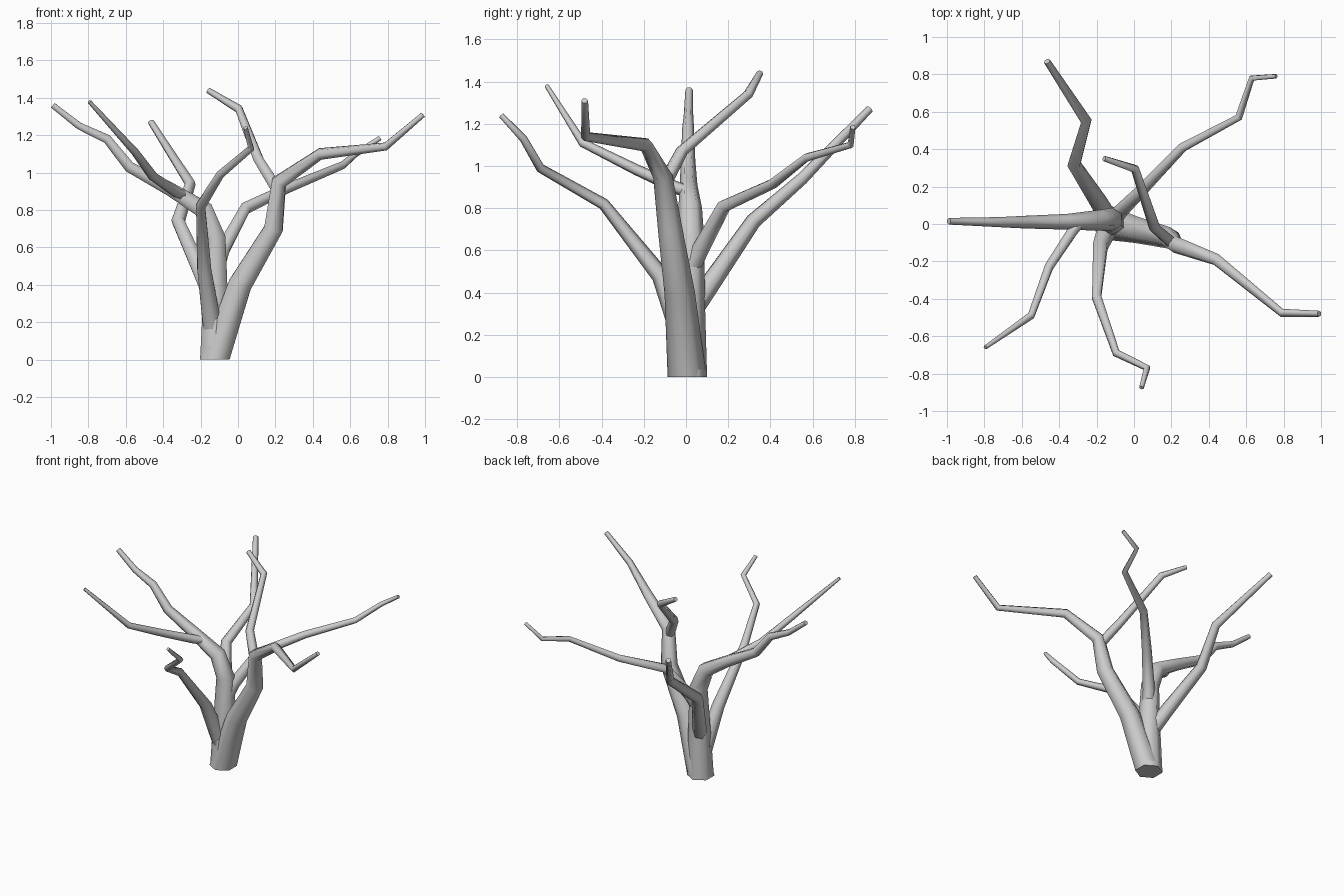
import bpy, bmesh, math
from mathutils import Vector

SIDES = 6


def limb(name, pts):
    """Tapered six-sided tube through (x, y, z, radius) points, mitred at each bend."""
    pos = [Vector(p[:3]) for p in pts]
    seg = [(b - a).normalized() for a, b in zip(pos, pos[1:])]
    bm = bmesh.new()
    rings = []
    u = Vector((0, 1, 0))
    for i, p in enumerate(pos):
        if i == 0:
            t = Vector((0, 0, 1)) if p.z == 0 else seg[0]   # flat cut on the ground
        elif i == len(pos) - 1:
            t = seg[-1]
        else:
            t = (seg[i - 1] + seg[i]).normalized()
        u = (u - t * u.dot(t)).normalized()
        v = t.cross(u)
        ring = []
        for k in range(SIDES):
            a = math.tau * k / SIDES
            ring.append(bm.verts.new(p + (u * math.cos(a) + v * math.sin(a)) * pts[i][3]))
        rings.append(ring)
    for r, s in zip(rings, rings[1:]):
        for k in range(SIDES):
            j = (k + 1) % SIDES
            bm.faces.new((r[k], r[j], s[j], s[k])).smooth = True
    bm.faces.new(rings[0][::-1])
    bm.faces.new(rings[-1])
    for e in bm.edges:   # crisp rims at the cut ends
        if any(len(f.verts) == SIDES for f in e.link_faces):
            e.smooth = False
    me = bpy.data.meshes.new(name)
    bm.to_mesh(me)
    bm.free()
    ob = bpy.data.objects.new(name, me)
    bpy.context.collection.objects.link(ob)
    return ob


# Main trunk sweeping to the left
limb("trunk_left", [(-.125, .01, 0, .09), (-.12, .015, .35, .075), (-.12, .025, .65, .062),
                    (-.18, .02, .8, .056), (-.36, .012, .91, .042), (-.58, .01, 1.03, .034),
                    (-.70, .01, 1.18, .028), (-.85, .012, 1.25, .022), (-.99, .015, 1.36, .018)])
# Second trunk sweeping to the right
limb("trunk_right", [(-.125, .005, 0, .092), (.01, -.03, .4, .072), (.19, -.075, .70, .058),
                     (.22, -.11, .95, .046), (.44, -.19, 1.10, .033), (.79, -.475, 1.14, .023),
                     (.99, -.48, 1.31, .016)])
# Side branches
limb("back_left_branch", [(-.13, .02, .30, .05), (-.19, .12, .45, .048), (-.32, .32, .74, .038),
                          (-.255, .55, .94, .030), (-.465, .87, 1.27, .018)])
limb("back_right_branch", [(-.12, .0, .46, .045), (-.08, .06, .59, .042), (.04, .18, .81, .034),
                           (.26, .41, .915, .027), (.56, .57, 1.04, .021), (.63, .78, 1.10, .017),
                           (.76, .79, 1.185, .013)])
limb("inner_branch", [(.215, -.11, .90, .035), (.11, -.02, 1.07, .030),
                      (.005, .295, 1.34, .024), (-.16, .35, 1.44, .016)])
limb("front_left_branch", [(-.29, .01, .88, .03), (-.33, -.04, .895, .03), (-.455, -.23, .98, .026),
                           (-.55, -.49, 1.11, .021), (-.795, -.66, 1.38, .011)])
limb("front_branch", [(-.13, .01, .13, .06), (-.18, -.12, .48, .043), (-.2, -.39, .82, .028),
                      (-.095, -.69, .99, .022), (.07, -.77, 1.13, .019), (.04, -.875, 1.24, .013)])
